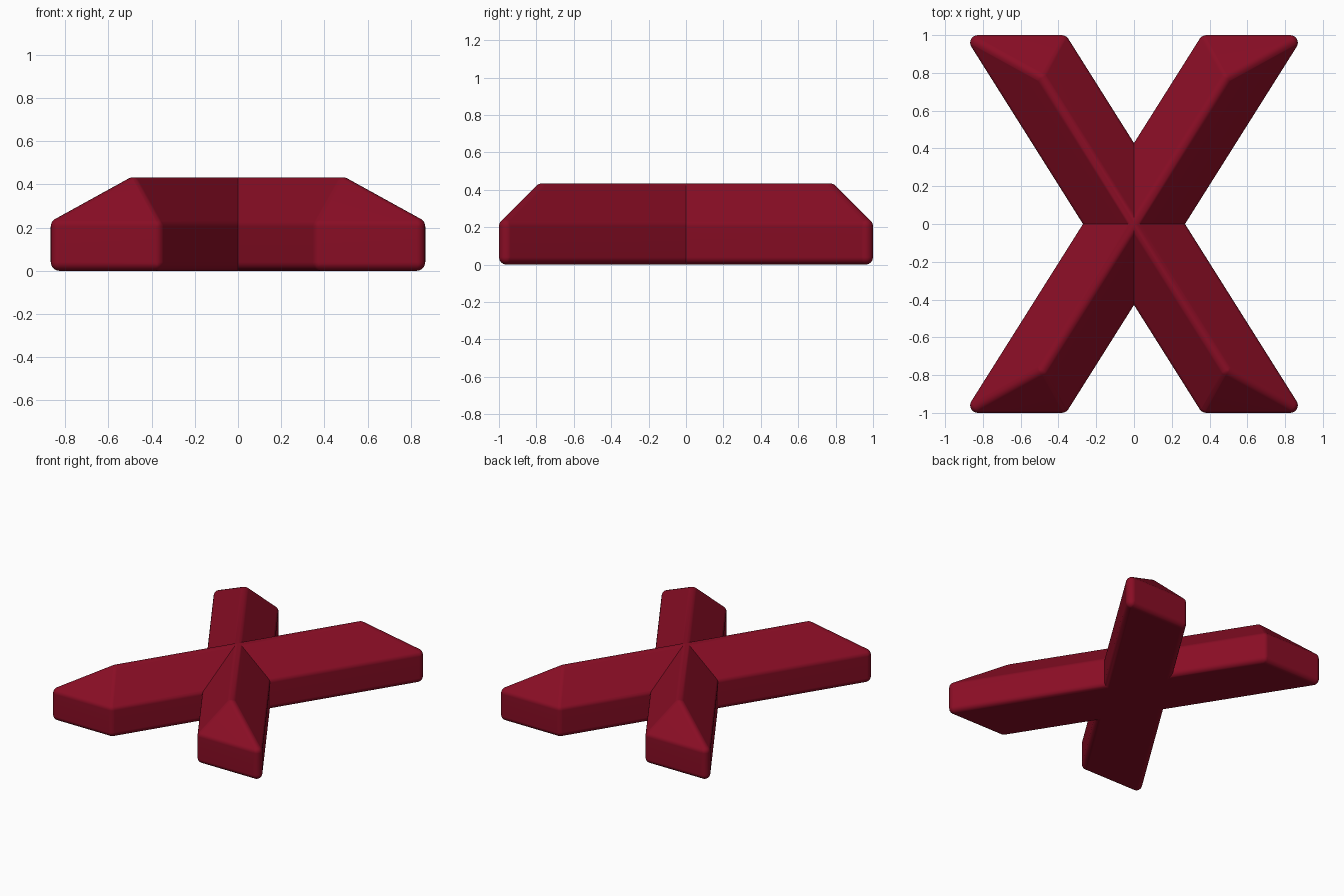
import bpy, bmesh, math
from mathutils import Vector

if "Cube" in bpy.data.objects:
    bpy.data.objects.remove(bpy.data.objects["Cube"])

R = 0.04            # rounding radius of every outer edge
SLOPE = 0.63        # x travelled per unit y along a bar
HALF_X = 0.27       # half width of a bar measured along x
EAVE, RIDGE = 0.222, 0.45
NORM = math.sqrt(1 + SLOPE ** 2)
ROOF = RIDGE - EAVE  # 45 degree roof: rise equals half width

# Directions of the flat sides, so the rounded hull keeps them truly flat
side, end, up = Vector((1, -SLOPE, 0)) / NORM, Vector((0, 1, 0)), Vector((0, 0, 1))
flats = [-up]
for d in (side, -side, end, -end):
    flats += [d, (d + up).normalized()]

# Core of one gabled bar, inset by the rounding radius
y, w = 1 - R, HALF_X - R * NORM
core = []
for s in (-1, 1):
    core.append(Vector((s * SLOPE * (1 - ROOF), s * (1 - ROOF), RIDGE - R * math.sqrt(2))))
    for k in (-1, 1):
        for z in (R, EAVE - R * math.tan(math.pi / 8)):
            core.append(Vector((s * SLOPE * y + k * w, s * y, z)))

# Rounded bar: convex hull of a small ball at every core corner
ball = bmesh.new()
bmesh.ops.create_icosphere(ball, subdivisions=3, radius=1)
dirs = [v.co.normalized() for v in ball.verts] + flats
ball.free()
bm = bmesh.new()
for c in core:
    for d in dirs:
        bm.verts.new(c + d * R)
hull = bmesh.ops.convex_hull(bm, input=bm.verts[:])
bmesh.ops.delete(bm, geom=[v for v in bm.verts if not v.link_faces], context='VERTS')
bmesh.ops.dissolve_limit(bm, angle_limit=math.radians(0.3), verts=bm.verts[:], edges=bm.edges[:])

# Keep one arm of the cross, the quarter with x > 0 and y > 0
for n in ((1, 0, 0), (0, 1, 0)):
    bmesh.ops.bisect_plane(bm, geom=bm.verts[:] + bm.edges[:] + bm.faces[:], dist=1e-5,
                           plane_co=(0, 0, 0), plane_no=n, clear_inner=True)
bmesh.ops.recalc_face_normals(bm, faces=bm.faces[:])
if min(bm.faces, key=lambda f: f.calc_center_median().z).normal.z > 0:
    bmesh.ops.reverse_faces(bm, faces=bm.faces[:])
mesh = bpy.data.meshes.new("crossed_bars")
bm.to_mesh(mesh)
bm.free()

# Mirror the arm into the full cross
cross = bpy.data.objects.new("crossed_bars", mesh)
bpy.context.collection.objects.link(cross)
bpy.context.view_layer.objects.active = cross
cross.select_set(True)
mirror = cross.modifiers.new("four_arms", 'MIRROR')
mirror.use_axis = (True, True, False)
mirror.merge_threshold = 0.0005
bpy.ops.object.modifier_apply(modifier=mirror.name)

# Smooth rounded edges, crisp valleys
bpy.ops.object.shade_smooth_by_angle(angle=math.radians(25))
weighted = cross.modifiers.new("flat_sides", 'WEIGHTED_NORMAL')
weighted.keep_sharp = True

red = bpy.data.materials.new("dark_red")
red.diffuse_color = (0.25, 0.004, 0.018, 1)
red.use_nodes = True
red.node_tree.nodes["Principled BSDF"].inputs["Base Color"].default_value = red.diffuse_color
cross.data.materials.append(red)
